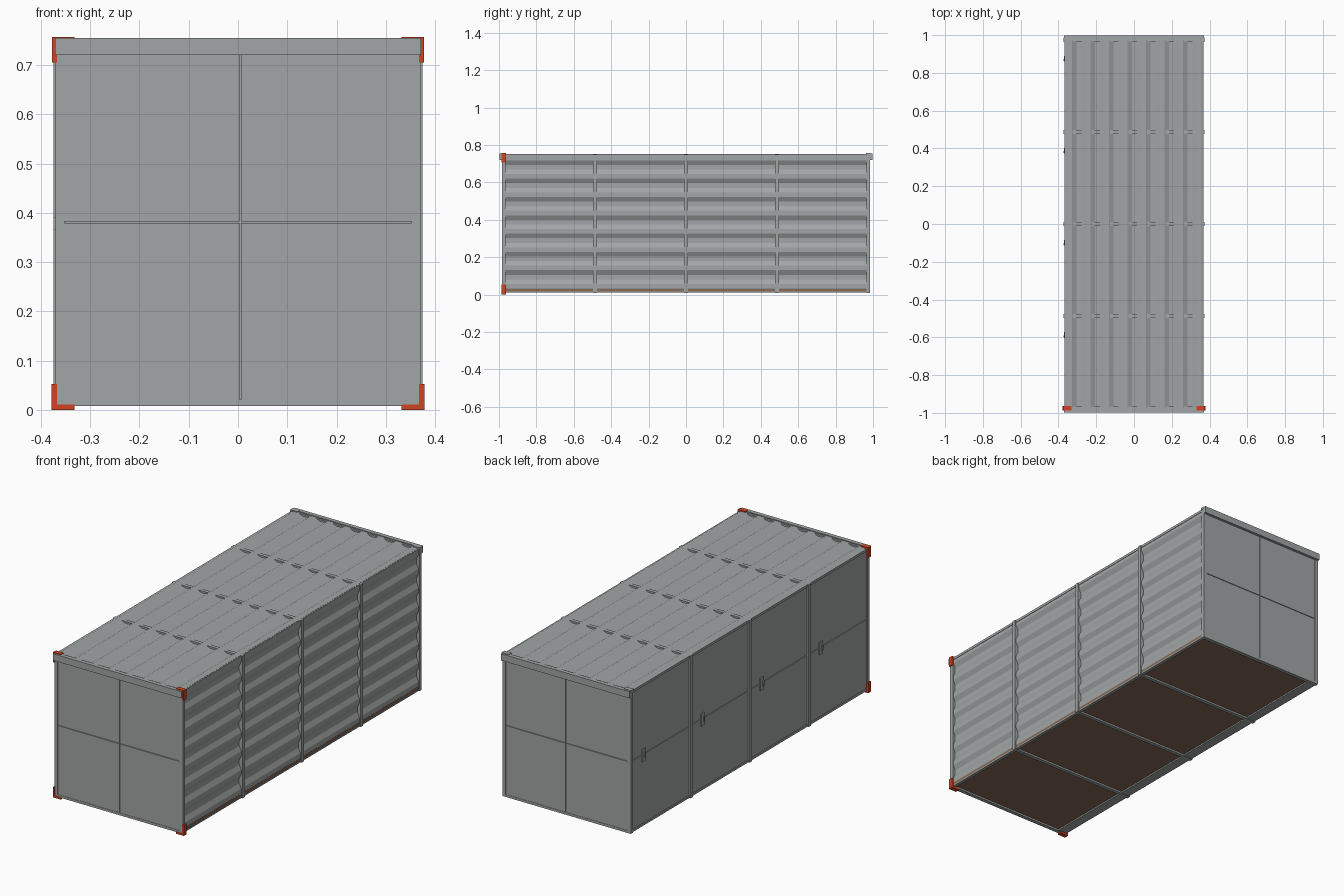
import bpy, bmesh, math

if "Cube" in bpy.data.objects:
    bpy.data.objects.remove(bpy.data.objects["Cube"])

def material(name, rgb):
    m = bpy.data.materials.new(name)
    m.diffuse_color = (*rgb, 1)
    m.use_nodes = True
    m.node_tree.nodes["Principled BSDF"].inputs["Base Color"].default_value = m.diffuse_color
    return m

GREY = material("steel grey", (0.36, 0.38, 0.38))
RED = material("corner red", (0.64, 0.055, 0.015))
BROWN = material("floor brown", (0.25, 0.15, 0.095))

def finish(name, bm, mat):
    bmesh.ops.recalc_face_normals(bm, faces=bm.faces)
    me = bpy.data.meshes.new(name)
    bm.to_mesh(me)
    bm.free()
    me.materials.append(mat)
    ob = bpy.data.objects.new(name, me)
    bpy.context.collection.objects.link(ob)
    return ob

def boxes(name, mat, *ranges):
    """One object made of boxes given as (x0, x1, y0, y1, z0, z1)."""
    bm = bmesh.new()
    for x0, x1, y0, y1, z0, z1 in ranges:
        r = bmesh.ops.create_cube(bm, size=1)
        for v in r["verts"]:
            v.co = ((x0 + x1) / 2 + v.co.x * (x1 - x0),
                    (y0 + y1) / 2 + v.co.y * (y1 - y0),
                    (z0 + z1) / 2 + v.co.z * (z1 - z0))
    return finish(name, bm, mat)

def corrugated(name, t0, t1, rise, base, amp, to_xz, period=0.098, thick=0.004):
    """Trapezoid sheet along y; 'rise' is the centre of one rising slope."""
    def height(t):
        u = ((t - rise) / period + 0.125) % 1
        return base + amp * max(0, min(1, u * 4, 3 - u * 4))
    breaks = [rise + period * (k + q) / 8 for k in range(-160, 160, 8) for q in (-1, 1, 3, 5)]
    ts = [t0] + sorted(t for t in breaks if t0 + 0.001 < t < t1 - 0.001) + [t1]
    outline = [(t, height(t)) for t in ts] + [(t, height(t) - thick) for t in reversed(ts)]
    bm = bmesh.new()
    rings = []
    for y in (-0.972, 0.972):
        ring = []
        for t, h in outline:
            x, z = to_xz(t, h)
            ring.append(bm.verts.new((x, y, z)))
        rings.append(ring)
    n, m = len(outline), len(ts)
    for i in range(n):
        j = (i + 1) % n
        bm.faces.new((rings[0][i], rings[0][j], rings[1][j], rings[1][i]))
    for ring in rings:
        for i in range(m - 1):
            bm.faces.new((ring[i], ring[i + 1], ring[n - 2 - i], ring[n - 1 - i]))
    return finish(name, bm, mat=GREY)

# corrugated roof and right wall
corrugated("roof_sheet", -0.36, 0.362, -0.316 + 0.049, 0.741, 0.012, lambda t, h: (t, h))
corrugated("right_wall_sheet", 0.028, 0.742, 0.118, 0.355, 0.012, lambda t, h: (h, t))

# ring frames around the body
for i, y in enumerate((-0.975, -0.487, 0, 0.487, 0.975)):
    w = 0.374 if abs(y) < 0.9 else 0.371
    y0, y1 = y - 0.01, y + 0.01
    boxes(f"ring_frame_{i + 1}", GREY,
          (-w, -0.352, y0, y1, 0.008, 0.75), (0.352, w, y0, y1, 0.008, 0.75),
          (-0.352, 0.352, y0, y1, 0.008, 0.02), (-0.352, 0.352, y0, y1, 0.735, 0.75))

# long rails
boxes("top_rails", GREY, (-0.369, -0.352, -0.98, 0.98, 0.737, 0.75),
      (0.352, 0.369, -0.98, 0.98, 0.737, 0.75))
boxes("bottom_rails", GREY, (-0.369, -0.318, -0.98, 0.98, 0.01, 0.021),
      (0.352, 0.369, -0.98, 0.98, 0.01, 0.017))

# floor
boxes("floor", BROWN, (-0.35, 0.367, -0.97, 0.97, 0.017, 0.03))

# end walls: four leaves over a recessed backing, with a header beam
for name, s in (("front", -1), ("back", 1)):
    def span(a, b):
        return (min(s * a, s * b), max(s * a, s * b))
    leaf, back, head = span(0.967, 0.983), span(0.968, 0.978), span(0.975, 0.997)
    g = 0.0015
    boxes(f"{name}_door_leaves", GREY,
          *[(x0, x1, *leaf, z0, z1) for x0, x1 in ((-0.366, 0.005 - g), (0.005 + g, 0.366))
            for z0, z1 in ((0.021, 0.381 - g), (0.381 + g, 0.722))])
    boxes(f"{name}_door_backing", GREY, (-0.36, 0.36, *back, 0.02, 0.73))
    boxes(f"{name}_header", GREY, (-0.371, 0.371, *head, 0.72, 0.755))
    boxes(f"{name}_sill", GREY, (-0.371, 0.371, *leaf, 0.009, 0.021))

# left side: two stacked leaves per bay, with a latch each
for i in range(4):
    y0, y1 = -0.975 + 0.4875 * i, -0.4875 + 0.4875 * i
    boxes(f"left_door_{i + 1}", GREY,
          (-0.365, -0.35, y0, y1, 0.02, 0.3795), (-0.365, -0.35, y0, y1, 0.3825, 0.74),
          (-0.36, -0.349, y0, y1, 0.375, 0.387))
    h = y1 - 0.1
    boxes(f"left_latch_{i + 1}", GREY,
          (-0.370, -0.364, h - 0.015, h + 0.015, 0.345, 0.41),
          (-0.374, -0.369, h - 0.012, h - 0.002, 0.365, 0.392))

# red corner brackets at the front, plain caps at the back
for side, s in (("left", -1), ("right", 1)):
    def xr(a, b):
        return (min(s * a, s * b), max(s * a, s * b))
    yr = (-0.987, -0.963)
    boxes(f"{side}_bottom_bracket", RED, (*xr(0.367, 0.378), *yr, 0, 0.053),
          (*xr(0.332, 0.367), *yr, 0, 0.011))
    # the top upright wraps forward around the header
    boxes(f"{side}_top_bracket", RED, (*xr(0.367, 0.377), *yr, 0.705, 0.757),
          (*xr(0.332, 0.367), *yr, 0.746, 0.757))
    boxes(f"{side}_back_cap", GREY, (*xr(0.332, 0.373), 0.963, 0.987, 0.746, 0.757))
